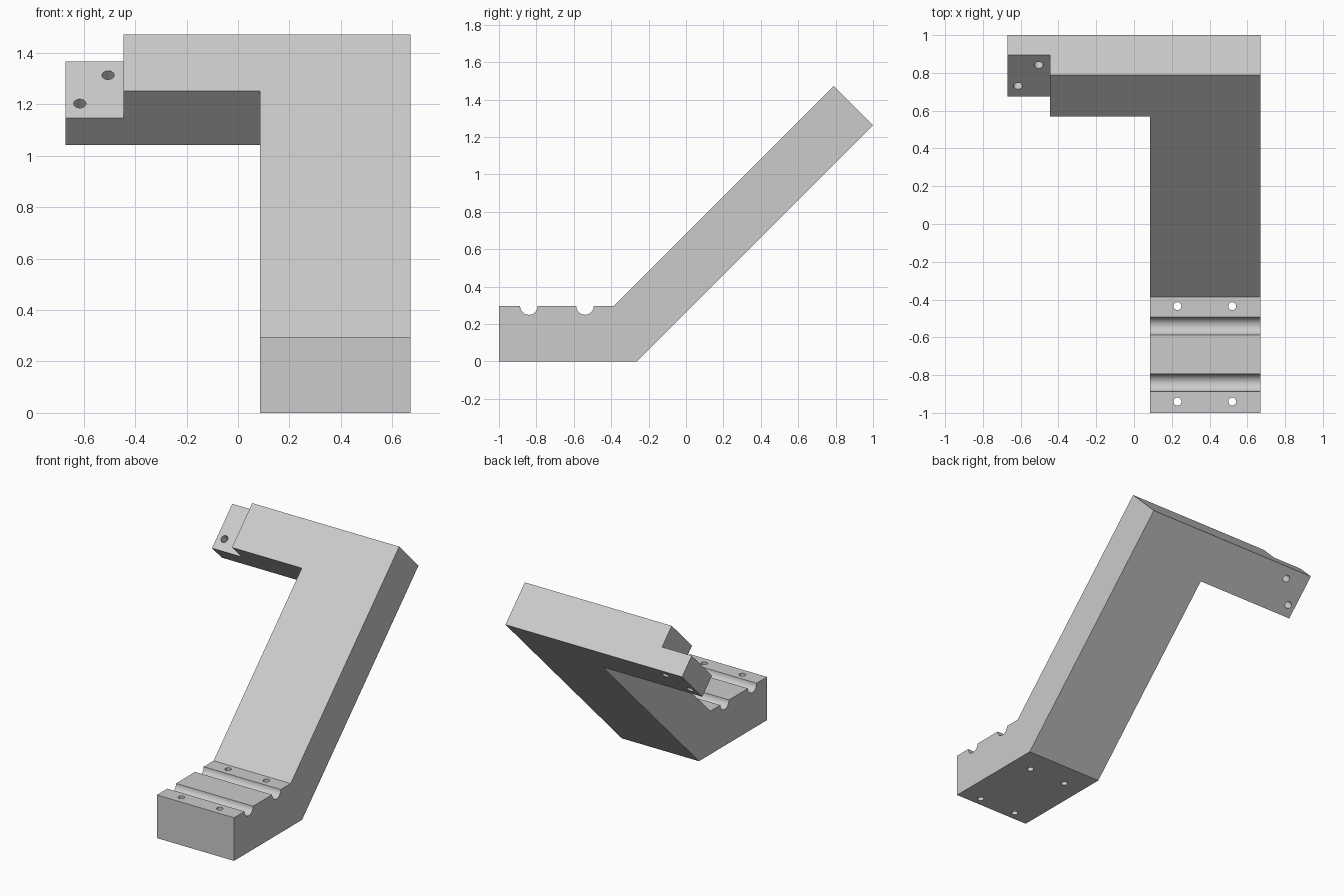
import bpy, bmesh, math
from mathutils import Matrix, Vector

cube = bpy.data.objects.get("Cube")
if cube:
    bpy.data.objects.remove(cube, do_unlink=True)

grey = bpy.data.materials.new("plain grey")
grey.use_nodes = True
colour = (0.6, 0.6, 0.6, 1)
grey.diffuse_color = colour
grey.node_tree.nodes["Principled BSDF"].inputs["Base Color"].default_value = colour

WIDTH = 0.67       # half width of the whole bracket
LEG_X = 0.085      # inner side of the leg and foot
TOP = Vector((0, 0.79, 1.472))
THICK = 0.297
FOOT_TOP = 0.296
SLOPE = Matrix.Translation(TOP) @ Matrix.Rotation(math.pi / 4, 4, "X")


def make_object(name, bm):
    bmesh.ops.recalc_face_normals(bm, faces=bm.faces)
    mesh = bpy.data.meshes.new(name)
    bm.to_mesh(mesh)
    bm.free()
    mesh.materials.append(grey)
    obj = bpy.data.objects.new(name, mesh)
    bpy.context.collection.objects.link(obj)
    return obj


def box(name, low, high, matrix):
    low, high = Vector(low), Vector(high)
    size = Matrix.Diagonal((*(high - low), 1))
    bm = bmesh.new()
    bmesh.ops.create_cube(bm, size=1, matrix=matrix @ Matrix.Translation((low + high) / 2) @ size)
    return make_object(name, bm)


def drill(name, spot, radius, matrix):
    bm = bmesh.new()
    bmesh.ops.create_cone(bm, cap_ends=True, segments=32, radius1=radius, radius2=radius,
                          depth=1.4, matrix=matrix @ Matrix.Translation(spot))
    return make_object(name, bm)


def groove(y, radius=0.047, steps=20):
    """Half-round channel in the top of the foot, from front to back."""
    angles = [math.pi + math.pi * i / steps for i in range(steps + 1)]
    return [(y + radius * math.cos(a), FOOT_TOP + radius * math.sin(a)) for a in angles]


# Side profile of foot, grooves and sloping leg, extruded across the full width
profile = [(-1, 0), (-1, FOOT_TOP)] + groove(-0.84) + groove(-0.54)
profile += [(-0.386, FOOT_TOP), TOP.yz, (1, 1.262), (-0.262, 0)]
bm = bmesh.new()
side = bm.faces.new([bm.verts.new((-WIDTH, y, z)) for y, z in profile])
extruded = bmesh.ops.extrude_face_region(bm, geom=[side])
bmesh.ops.translate(bm, vec=(2 * WIDTH, 0, 0),
                    verts=[v for v in extruded["geom"] if isinstance(v, bmesh.types.BMVert)])
bracket = make_object("angled_bracket", bm)

# Cut away beside the leg to leave the crossbar, then halve the tab at its end
cutters = [
    box("leg_side_cutter", (-1, -3, -1), (LEG_X, -0.311, 1), SLOPE),
    box("tab_cutter", (-1, -1, -THICK / 2), (-0.445, 1, 1), SLOPE),
]

# Screw holes through the tab and the foot
for x, y in ((-0.505, -0.076), (-0.615, -0.232)):
    cutters.append(drill("tab_hole_cutter", (x, y, 0), 0.024, SLOPE))
for x in (0.23, 0.52):
    for y in (-0.94, -0.435):
        cutters.append(drill("foot_hole_cutter", (x, y, 0), 0.021, Matrix()))

for cutter in cutters:
    cutter.hide_render = True
    cut = bracket.modifiers.new(cutter.name, "BOOLEAN")
    cut.operation = "DIFFERENCE"
    cut.solver = "EXACT"
    cut.object = cutter

# Apply the cuts and discard the cutters
bpy.context.view_layer.update()
evaluated = bracket.evaluated_get(bpy.context.evaluated_depsgraph_get())
finished = bpy.data.meshes.new_from_object(evaluated)
bracket.modifiers.clear()
bracket.data = finished
for cutter in cutters:
    bpy.data.objects.remove(cutter, do_unlink=True)

# Smooth the holes and grooves while keeping edges sharp
bpy.ops.object.select_all(action="DESELECT")
bracket.select_set(True)
bpy.context.view_layer.objects.active = bracket
bpy.ops.object.shade_smooth_by_angle(angle=math.radians(30))
